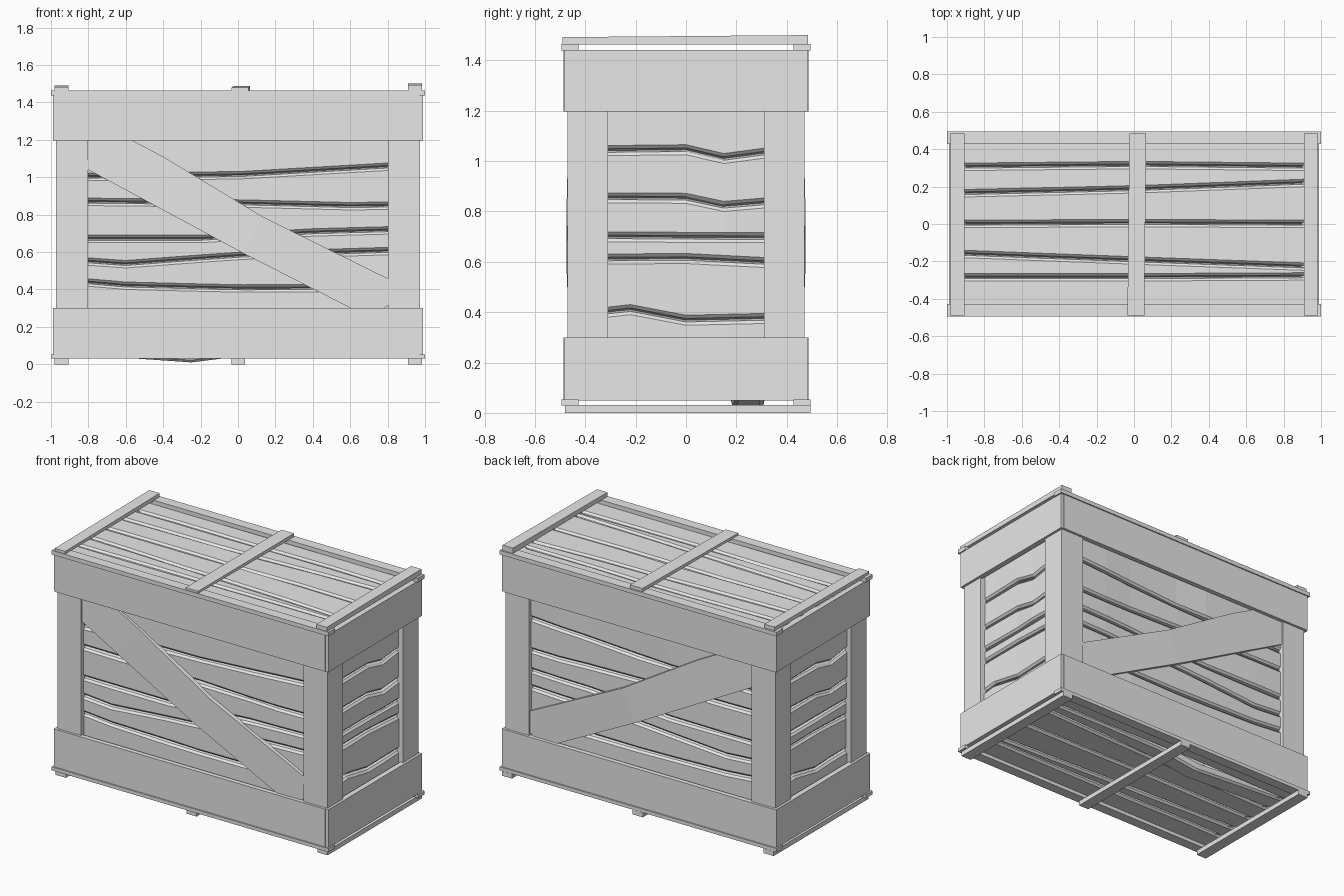
import bpy, bmesh, random
from mathutils import Matrix, Vector

random.seed(4)
cube = bpy.data.objects.get("Cube")
if cube:
    bpy.data.objects.remove(cube, do_unlink=True)

COLOR = (0.8, 0.8, 0.8, 1)
mat = bpy.data.materials.new("pale_grey_wood")
mat.use_nodes = True
mat.diffuse_color = COLOR
mat.node_tree.nodes["Principled BSDF"].inputs["Base Color"].default_value = COLOR


def loft(name, sections, axes=Matrix.Identity(3)):
    """Skin equal-length closed sections and cap both ends."""
    bm = bmesh.new()
    rings = [[bm.verts.new(axes @ Vector(p)) for p in s] for s in sections]
    n = len(rings[0])
    for a, b in zip(rings, rings[1:]):
        for i in range(n):
            j = (i + 1) % n
            bm.faces.new((a[i], a[j], b[j], b[i]))
    bm.faces.new(rings[0])
    bm.faces.new(rings[-1])
    bmesh.ops.recalc_face_normals(bm, faces=bm.faces)
    mesh = bpy.data.meshes.new(name)
    bm.to_mesh(mesh)
    bm.free()
    mesh.materials.append(mat)
    ob = bpy.data.objects.new(name, mesh)
    bpy.context.collection.objects.link(ob)
    return ob


def box(name, xs, ys, zs):
    (y0, y1), (z0, z1) = ys, zs
    return loft(name, [[(x, y0, z0), (x, y1, z0), (x, y1, z1), (x, y0, z1)] for x in xs])


def frame(u, v, w):
    """Columns: along the board, across it, outward."""
    return Matrix((u, v, w)).transposed()


X, Y, Z = (1, 0, 0), (0, 1, 0), (0, 0, 1)
NX, NY, NZ = (-1, 0, 0), (0, -1, 0), (0, 0, -1)


def at(points, u):
    """Height of a seam polyline at position u."""
    for (a, p), (b, q) in zip(points, points[1:]):
        if u <= b:
            return p + (q - p) * max(0, (u - a) / (b - a))
    return points[-1][1]


def plank_wall(name, seams, stations, depth, axes, warp=0.005, sag=None):
    """Warped planks with chamfered edges, divided by seam lines."""
    for i, (low, high) in enumerate(zip(seams, seams[1:])):
        sections = []
        for k, u in enumerate(stations):
            lo, hi = at(low, u), at(high, u)
            d = depth + random.uniform(-warp, warp)
            if sag and sag[0] == i:
                d += sag[1][k]
            g, c = 0.007, 0.02
            sections.append([(u, lo, d - 0.045), (u, lo + g, d - 0.012),
                             (u, lo + c, d), (u, hi - c, d),
                             (u, hi - g, d - 0.012), (u, hi, d - 0.045)])
        loft(f"{name}_plank_{i + 1}", sections, axes)


def flat(u0, u1, v):
    return [(u0, v), (u1, v)]


# Long side planks
L = 0.95
long_seams = [flat(-L, L, 0.06),
              [(-L, 0.45), (-0.6, 0.42), (0, 0.405), (L, 0.41)],
              [(-L, 0.56), (-0.6, 0.535), (0, 0.58), (L, 0.61)],
              [(-L, 0.67), (-0.2, 0.67), (0.4, 0.705), (L, 0.72)],
              [(-L, 0.87), (0, 0.86), (0.6, 0.845), (L, 0.85)],
              [(-L, 1.0), (0, 1.01), (L, 1.065)],
              flat(-L, L, 1.42)]
long_stations = [-L, -0.6, -0.2, 0.03, 0.4, 0.6, L]
for side, out in (("front", NY), ("back", Y)):
    axes = frame(X, Z, out)
    plank_wall(side, long_seams, long_stations, 0.446, axes)

    # Diagonal brace, slightly bowed outward
    brace = [((-0.76, 1.3), (-0.95, 1.12), 0.46),
             ((-0.4, 1.11), (-0.55, 0.905), 0.467),
             ((0.13, 0.79), (0.03, 0.592), 0.475),
             ((0.93, 0.395), (0.7, 0.25), 0.462)]
    loft(side + "_diagonal_brace",
         [[(*a, d), (*b, d), (*b, d - 0.03), (*a, d - 0.03)] for a, b, d in brace], axes)

# Short end planks
S = 0.45
end_seams = [flat(-S, S, 0.06),
             [(-S, 0.385), (-0.22, 0.41), (0, 0.368), (S, 0.378)],
             [(-S, 0.61), (0, 0.613), (S, 0.59)],
             [(-S, 0.7), (0, 0.697), (S, 0.695)],
             [(-S, 0.855), (0, 0.852), (0.15, 0.82), (S, 0.845)],
             [(-S, 1.04), (0, 1.045), (0.15, 1.01), (S, 1.05)],
             flat(-S, S, 1.42)]
end_stations = [-S, -0.22, 0, 0.15, S]
plank_wall("left_end", end_seams, end_stations, 0.942, frame(Y, Z, X))
plank_wall("right_end", end_seams, end_stations, 0.942, frame(NY, Z, NX))

# Lid and floor planks
E = 0.97
lid_seams = [flat(-E, E, -0.46),
             [(-E, -0.285), (0, -0.285), (E, -0.28)],
             [(-E, -0.158), (0, -0.195), (E, -0.23)],
             [(-E, 0), (0, 0.005), (E, 0)],
             [(-E, 0.163), (0, 0.185), (E, 0.222)],
             [(-E, 0.305), (0, 0.315), (E, 0.305)],
             flat(-E, E, 0.46)]
lid_stations = [-E, -0.65, -0.25, 0.05, 0.45, E]
plank_wall("lid", lid_seams, lid_stations, 1.434, frame(X, Y, Z), 0.003)
plank_wall("floor", lid_seams, lid_stations, -0.055, frame(X, Y, NZ), 0.003,
           sag=(4, [0, 0.015, 0.043, 0.01, 0, 0]))

# Corner posts, wrapping each corner with two boards
for sx, ex in ((1, "left"), (-1, "right")):
    for sy, ey in ((-1, "front"), (1, "back")):
        box(f"{ey}_{ex}_wide_post", (sx * 0.803, sx * 0.972),
            (sy * 0.43, sy * 0.47), (0.06, 1.43))
        box(f"{ey}_{ex}_end_post", (sx * 0.93, sx * 0.974),
            (sy * 0.31, sy * 0.468), (0.06, 1.43))

# Upper and lower rails around the crate
for level, zs in (("lower", (0.05, 0.3)), ("upper", (1.197, 1.44))):
    for s, long_side, end in ((-1, "front", "right"), (1, "back", "left")):
        box(f"{level}_{long_side}_rail", (-0.985, 0.97), (s * 0.455, s * 0.486), zs)
        box(f"{level}_{end}_end_rail", (s * 0.955, s * 0.99), (-0.482, 0.482), zs)

# Edge strips lying along lid and floor
for level, zs in (("lid", (1.438, 1.465)), ("floor", (0.03, 0.053))):
    for s, side in ((-1, "front"), (1, "back")):
        box(f"{level}_{side}_edge_strip", (-1, 1), (s * 0.427, s * 0.494), zs)

# Cross battens above and below
for label, x0, x1, skew, top in (("right", -0.98, -0.905, 0, 1.49),
                                 ("middle", -0.035, 0.055, 0.01, 1.487),
                                 ("left", 0.91, 0.985, 0, 1.5)):
    loft(f"lid_{label}_batten",
         [[(x0 + k, y, 1.463), (x1 + k, y, 1.463), (x1 + k, y, z), (x0 + k, y, z)]
          for y, k, z in ((-0.49, 0, top - 0.008), (0.485, skew, top))])
    box(f"floor_{label}_batten", (x0, min(x1, x0 + 0.073)), (-0.48, 0.495), (0, 0.031))
